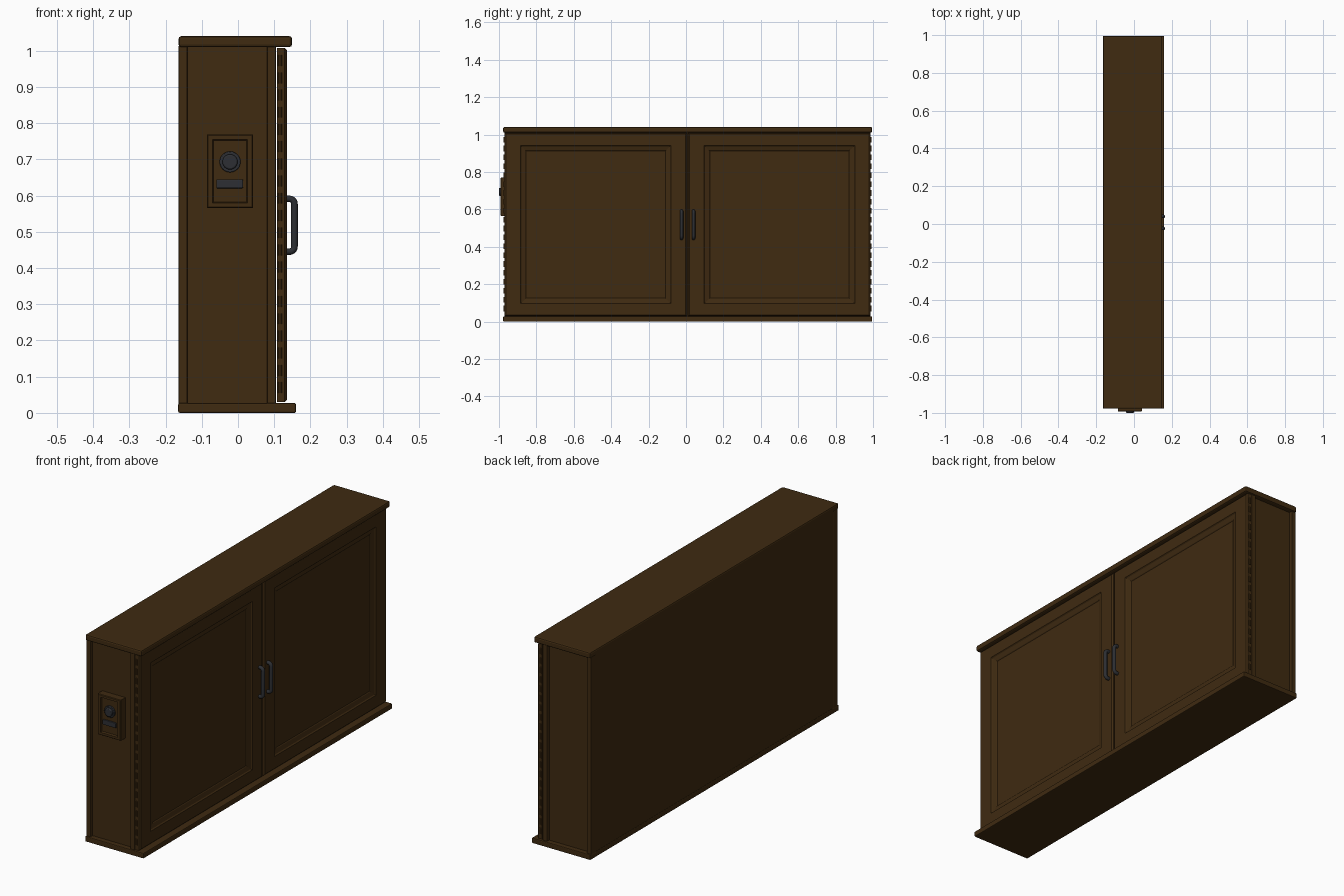
import bpy, bmesh, math
from mathutils import Matrix, Vector

if "Cube" in bpy.data.objects:
    bpy.data.objects.remove(bpy.data.objects["Cube"])

YC = 0.0085  # middle of the cabinet along its length


def material(name, rgb):
    m = bpy.data.materials.new(name)
    m.diffuse_color = (*rgb, 1)
    m.use_nodes = True
    m.node_tree.nodes["Principled BSDF"].inputs["Base Color"].default_value = m.diffuse_color
    return m


WOOD = material("dark brown wood", (0.050, 0.0235, 0.0055))
METAL = material("dark grey metal", (0.026, 0.028, 0.033))


def finish(name, bm, mat, bevel=0.0, smooth=False):
    bmesh.ops.recalc_face_normals(bm, faces=bm.faces)
    me = bpy.data.meshes.new(name)
    bm.to_mesh(me)
    bm.free()
    ob = bpy.data.objects.new(name, me)
    bpy.context.collection.objects.link(ob)
    me.materials.append(mat)
    if bevel:
        mod = ob.modifiers.new("bevel", 'BEVEL')
        mod.width, mod.segments = bevel, 2
        mod.limit_method = 'ANGLE'
    if smooth:
        for o in bpy.context.selected_objects:
            o.select_set(False)
        bpy.context.view_layer.objects.active = ob
        ob.select_set(True)
        bpy.ops.object.shade_smooth_by_angle(angle=math.radians(35))
    return ob


def box(name, x, y, z, mat=WOOD, bevel=0.0):
    bm = bmesh.new()
    lo, hi = Vector((x[0], y[0], z[0])), Vector((x[1], y[1], z[1]))
    bmesh.ops.create_cube(bm, size=1, matrix=Matrix.Translation((lo + hi) / 2)
                          @ Matrix.Diagonal((*(hi - lo), 1)))
    return finish(name, bm, mat, bevel)


def stepped_panel(name, a, b, steps, place):
    """Rectangle a x b lofted through (inset_a, inset_b, depth) steps."""
    bm = bmesh.new()
    loops = []
    for ia, ib, d in steps:
        a0, a1, b0, b1 = a[0] + ia, a[1] - ia, b[0] + ib, b[1] - ib
        loops.append([bm.verts.new(place(p, q, d))
                      for p, q in ((a0, b0), (a1, b0), (a1, b1), (a0, b1))])
    for l, m in zip(loops, loops[1:]):
        for i in range(4):
            j = (i + 1) % 4
            bm.faces.new((l[i], l[j], m[j], m[i]))
    bm.faces.new(loops[0])
    bm.faces.new(loops[-1])
    return finish(name, bm, WOOD)


def cylinder(name, center, r, depth, axis, mat, bevel=0.0, sides=24):
    bm = bmesh.new()
    rot = Matrix.Rotation(math.pi / 2, 4, 'X') if axis == 'Y' else Matrix()
    bmesh.ops.create_cone(bm, cap_ends=True, segments=sides, radius1=r, radius2=r,
                          depth=depth, matrix=Matrix.Translation(center) @ rot)
    return finish(name, bm, mat, bevel, True)


# Top and bottom boards, carcass core
box("bottom_board", (-0.165, 0.16), (-0.978, 0.995), (0, 0.027), bevel=0.004)
box("top_board", (-0.164, 0.149), (-0.978, 0.995), (1.01, 1.04), bevel=0.007)
box("carcass", (-0.163, 0.105), (YC - 0.962, YC + 0.962), (0.02, 1.02))

for s, side in ((-1, "left"), (1, "right")):
    # End corner posts
    y = sorted((YC + s * 0.94, YC + s * 0.979))
    for x, pos in (((-0.164, -0.14), "back"), ((0.08, 0.105), "front")):
        box(f"{side}_{pos}_post", x, y, (0.02, 1.015), bevel=0.003)

    # Door with framed, sunken panel
    y = sorted((YC + s * 0.003, YC + s * 0.979))
    stepped_panel(f"{side}_door", y, (0.03, 1.008),
                  [(0, 0, 0.107), (0, 0, 0.129), (0.008, 0.006, 0.135),
                   (0.085, 0.066, 0.135), (0.09, 0.071, 0.130),
                   (0.112, 0.092, 0.125), (0.116, 0.096, 0.122)],
                  lambda p, q, d: (d, p, q))

    # Hinge knuckles on the outer door edge
    for i in range(20):
        cylinder(f"{side}_hinge_{i}", (0.116, YC + s * 0.977, 0.07 + i * 0.0475),
                 0.006, 0.03, 'Z', WOOD, sides=8)

    # Bar handle with rounded corners
    bm = bmesh.new()
    cx, z0, z1, r, rad = 0.156, 0.445, 0.591, 0.009, 0.014
    path = [(0.13, z0)]
    for cz, start in ((z0 + rad, -90), (z1 - rad, 0)):
        for k in range(6):
            t = math.radians(start + 18 * k)
            path.append((cx - rad + rad * math.cos(t), cz + rad * math.sin(t)))
    path.append((0.13, z1))
    rings = []
    for i, (px, pz) in enumerate(path):
        (ax, az), (bx, bz) = path[max(i - 1, 0)], path[min(i + 1, len(path) - 1)]
        t = Vector((bx - ax, 0, bz - az)).normalized()
        n = Vector((t.z, 0, -t.x))
        c = Vector((px, YC + s * 0.032, pz))
        rings.append([bm.verts.new(c + n * r * math.cos(a) + Vector((0, r * math.sin(a), 0)))
                      for a in (math.tau * k / 12 for k in range(12))])
    for l, m in zip(rings, rings[1:]):
        for i in range(12):
            j = (i + 1) % 12
            bm.faces.new((l[i], l[j], m[j], m[i]))
    bm.faces.new(rings[0])
    bm.faces.new(rings[-1])
    finish(f"{side}_handle", bm, METAL, smooth=True)

# Lock plate with recess on the front end
stepped_panel("lock_plate", (-0.086, 0.042), (0.565, 0.769),
              [(0, 0, -0.95), (0, 0, -0.989), (0.003, 0.003, -0.992),
               (0.016, 0.014, -0.992), (0.019, 0.017, -0.982)],
              lambda p, q, d: (p, d, q))
cylinder("knob_ring", (-0.022, -0.984, 0.693), 0.029, 0.012, 'Y', METAL, 0.002)
cylinder("knob", (-0.022, -0.99, 0.693), 0.021, 0.02, 'Y', METAL, 0.004)
box("lock_slot", (-0.06, 0.014), (-0.99, -0.975), (0.62, 0.645), METAL, 0.003)
